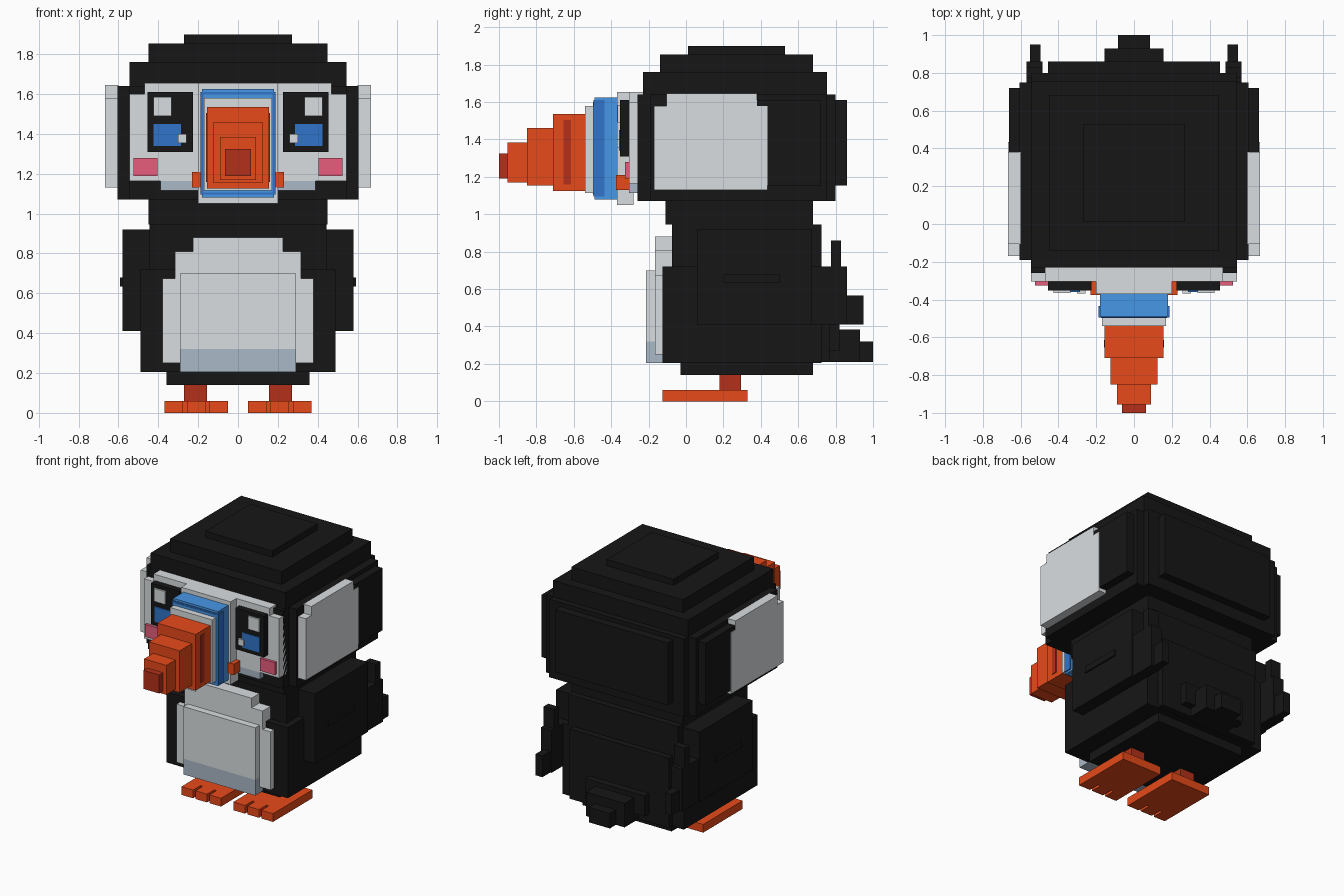
import bpy
import bmesh

default_cube = bpy.data.objects.get("Cube")
if default_cube:
    bpy.data.objects.remove(default_cube, do_unlink=True)


def make_material(name, red, green, blue):
    material = bpy.data.materials.new(name)
    material.use_nodes = True
    colour = (red, green, blue, 1)
    material.diffuse_color = colour
    shader = material.node_tree.nodes["Principled BSDF"]
    shader.inputs["Base Color"].default_value = colour
    shader.inputs["Roughness"].default_value = 0.8
    return material


black = make_material("black feathers", 0.008, 0.008, 0.008)
white = make_material("white feathers", 0.7, 0.73, 0.75)
slate = make_material("slate grey shade", 0.4, 0.48, 0.57)
orange = make_material("beak orange", 0.82, 0.07, 0.01)
rust = make_material("dark rust red", 0.46, 0.03, 0.01)
blue = make_material("beak blue", 0.07, 0.34, 0.87)
navy = make_material("deep blue", 0.03, 0.175, 0.59)
pink = make_material("cheek pink", 0.8, 0.11, 0.2)


def add_box(name, material, x, y, z):
    """Axis-aligned box given by its (low, high) range on each axis."""
    mesh = bpy.data.meshes.new(name)
    builder = bmesh.new()
    bmesh.ops.create_cube(builder, size=1)
    ranges = (x, y, z)
    for vertex in builder.verts:
        for axis, (low, high) in enumerate(ranges):
            vertex.co[axis] = high if vertex.co[axis] > 0 else low
    builder.to_mesh(mesh)
    builder.free()
    mesh.materials.append(material)
    part = bpy.data.objects.new(name, mesh)
    bpy.context.collection.objects.link(part)
    return part


def centre(name, material, half, y, z):
    """Box symmetric about the middle plane."""
    return add_box(name, material, (-half, half), y, z)


def pair(name, material, x, y, z):
    """Matching left and right boxes; x is measured outward."""
    add_box("left_" + name, material, x, y, z)
    add_box("right_" + name, material, (-x[1], -x[0]), y, z)


# Head: stepped stack with a back panel and side bulges
centre("head_crown", black, half=0.27, y=(0.01, 0.53), z=(1.8, 1.9))
centre("head_upper_step", black, half=0.45, y=(-0.14, 0.68), z=(1.7, 1.855))
centre("head_lower_step", black, half=0.545, y=(-0.23, 0.755), z=(1.6, 1.76))
centre("head_core", black, half=0.545, y=(-0.26, 0.8), z=(1.07, 1.64))
centre("head_sides", black, half=0.605, y=(-0.19, 0.75), z=(1.07, 1.64))
centre("head_back_panel", black, half=0.455, y=(0.7, 0.86), z=(1.155, 1.61))
pair("head_bulge", black, x=(0.5, 0.663), y=(0.3, 0.72), z=(1.155, 1.61))

# White side patches with notched upper corners
pair("side_patch", white, x=(0.6, 0.667), y=(-0.17, 0.435), z=(1.13, 1.58))
pair("side_patch_top", white, x=(0.6, 0.667), y=(-0.105, 0.38), z=(1.5, 1.645))

# Face mask
centre("face_mask", white, half=0.545, y=(-0.305, -0.2), z=(1.165, 1.6))
centre("face_mask_top", white, half=0.47, y=(-0.305, -0.2), z=(1.5, 1.655))
centre("face_mask_chin", slate, half=0.39, y=(-0.305, -0.2), z=(1.115, 1.165))
centre("muzzle_plate", white, half=0.2, y=(-0.37, -0.28), z=(1.05, 1.655))

# Eyes and cheeks
pair("eye", black, x=(0.225, 0.455), y=(-0.352, -0.29), z=(1.31, 1.61))
pair("iris", navy, x=(0.285, 0.425), y=(-0.359, -0.35), z=(1.34, 1.45))
pair("large_glint", white, x=(0.335, 0.425), y=(-0.365, -0.35), z=(1.49, 1.585))
pair("small_glint", white, x=(0.258, 0.302), y=(-0.368, -0.35), z=(1.355, 1.4))
pair("cheek", pink, x=(0.405, 0.525), y=(-0.325, -0.29), z=(1.19, 1.28))
pair("mouth_corner", orange, x=(0.15, 0.23), y=(-0.375, -0.29), z=(1.13, 1.21))

# Beak: stepped bands tapering forward
centre("beak_blue_band", blue, half=0.181, y=(-0.49, -0.36), z=(1.08, 1.625))
centre("beak_navy_stripe", navy, half=0.188, y=(-0.494, -0.435), z=(1.095, 1.61))
centre("beak_blue_rim", blue, half=0.174, y=(-0.497, -0.44), z=(1.105, 1.6))
centre("beak_white_band", white, half=0.17, y=(-0.54, -0.48), z=(1.115, 1.58))
centre("beak_base", orange, half=0.155, y=(-0.71, -0.53), z=(1.125, 1.535))
centre("beak_rust_stripe", rust, half=0.16, y=(-0.655, -0.615), z=(1.16, 1.505))
centre("beak_middle", orange, half=0.124, y=(-0.85, -0.7), z=(1.155, 1.46))
centre("beak_front", orange, half=0.09, y=(-0.955, -0.84), z=(1.17, 1.385))
centre("beak_tip", rust, half=0.064, y=(-1, -0.95), z=(1.19, 1.325))

# Neck and body
centre("neck", black, half=0.45, y=(-0.11, 0.68), z=(0.945, 1.1))
centre("upper_body", black, half=0.445, y=(-0.075, 0.725), z=(0.6, 0.945))
centre("lower_body", black, half=0.49, y=(-0.125, 0.725), z=(0.205, 0.72))
centre("body_back_panel", black, half=0.4, y=(0.7, 0.77), z=(0.21, 0.72))
centre("body_underside", black, half=0.36, y=(-0.03, 0.68), z=(0.14, 0.3))

# Belly patch in stepped layers
centre("belly_wide", white, half=0.38, y=(-0.165, -0.05), z=(0.25, 0.675))
centre("belly_upper", white, half=0.315, y=(-0.165, -0.05), z=(0.6, 0.81))
centre("belly_top", white, half=0.225, y=(-0.165, -0.05), z=(0.7, 0.88))
centre("belly_front", white, half=0.29, y=(-0.215, -0.1), z=(0.32, 0.7))
centre("belly_shade", slate, half=0.29, y=(-0.215, -0.1), z=(0.205, 0.32))

# Wings: side plate, swept rear plates and tip
pair("wing", black, x=(0.44, 0.58), y=(0.06, 0.67), z=(0.41, 0.92))
pair("wing_ridge", black, x=(0.5, 0.592), y=(0.2, 0.5), z=(0.635, 0.68))
pair("wing_rear", black, x=(0.485, 0.57), y=(0.6, 0.86), z=(0.41, 0.72))
pair("wing_rear_top", black, x=(0.485, 0.57), y=(0.775, 0.83), z=(0.7, 0.86))
pair("wing_tip", black, x=(0.495, 0.55), y=(0.8, 0.95), z=(0.41, 0.565))

# Tail
centre("tail_root", black, half=0.24, y=(0.7, 0.82), z=(0.27, 0.42))
centre("tail_middle", black, half=0.155, y=(0.75, 0.93), z=(0.21, 0.385))
centre("tail_tip", black, half=0.085, y=(0.85, 1), z=(0.21, 0.32))

# Legs and three-toed feet
pair("leg", rust, x=(0.155, 0.27), y=(0.18, 0.295), z=(0.05, 0.15))
pair("foot", orange, x=(0.05, 0.37), y=(-0.04, 0.33), z=(0, 0.06))
for toe, inner in (("inner", 0.05), ("middle", 0.163), ("outer", 0.276)):
    pair(toe + "_toe", orange, x=(inner, inner + 0.094), y=(-0.125, 0), z=(0, 0.06))
